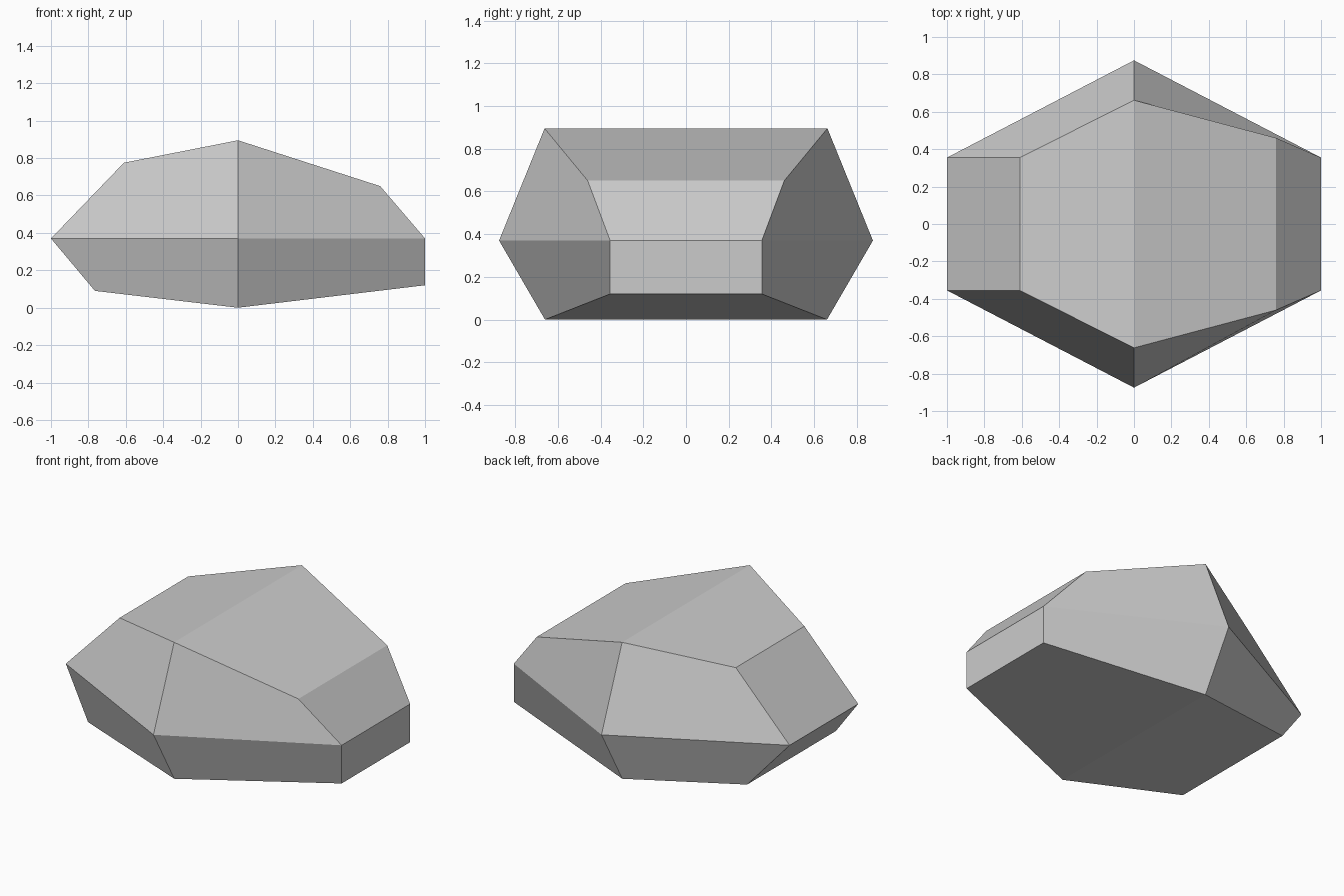
import bpy, bmesh

if "Cube" in bpy.data.objects:
    bpy.data.objects.remove(bpy.data.objects["Cube"])

# Half outlines of the three levels, left to right along the front: (x, y, z)
bottom = [(-0.765, -0.46, 0.09), (0, -0.66, 0), (1, -0.355, 0.12)]
middle = [(-1, -0.355, 0.37), (0, -0.875, 0.37), (1, -0.355, 0.37)]
top = [(-0.61, -0.355, 0.775), (0, -0.662, 0.895), (0.76, -0.46, 0.65)]

bm = bmesh.new()


def ring(front):
    """Full hexagon: front half plus its mirror at the back."""
    back = [(x, -y, z) for x, y, z in reversed(front)]
    return [bm.verts.new(p) for p in front + back]


levels = [ring(half) for half in (bottom, middle, top)]

# Side facets between neighbouring levels
for low, high in zip(levels, levels[1:]):
    for i in range(6):
        j = (i + 1) % 6
        bm.faces.new((low[i], low[j], high[j], high[i]))

# Base and top, each folded along x = 0
for r in (levels[0], levels[2]):
    bm.faces.new((r[0], r[1], r[4], r[5]))
    bm.faces.new((r[1], r[2], r[3], r[4]))

bmesh.ops.recalc_face_normals(bm, faces=bm.faces)
mesh = bpy.data.meshes.new("rock")
bm.to_mesh(mesh)
bm.free()

# Faceted rock
rock = bpy.data.objects.new("rock", mesh)
bpy.context.collection.objects.link(rock)
